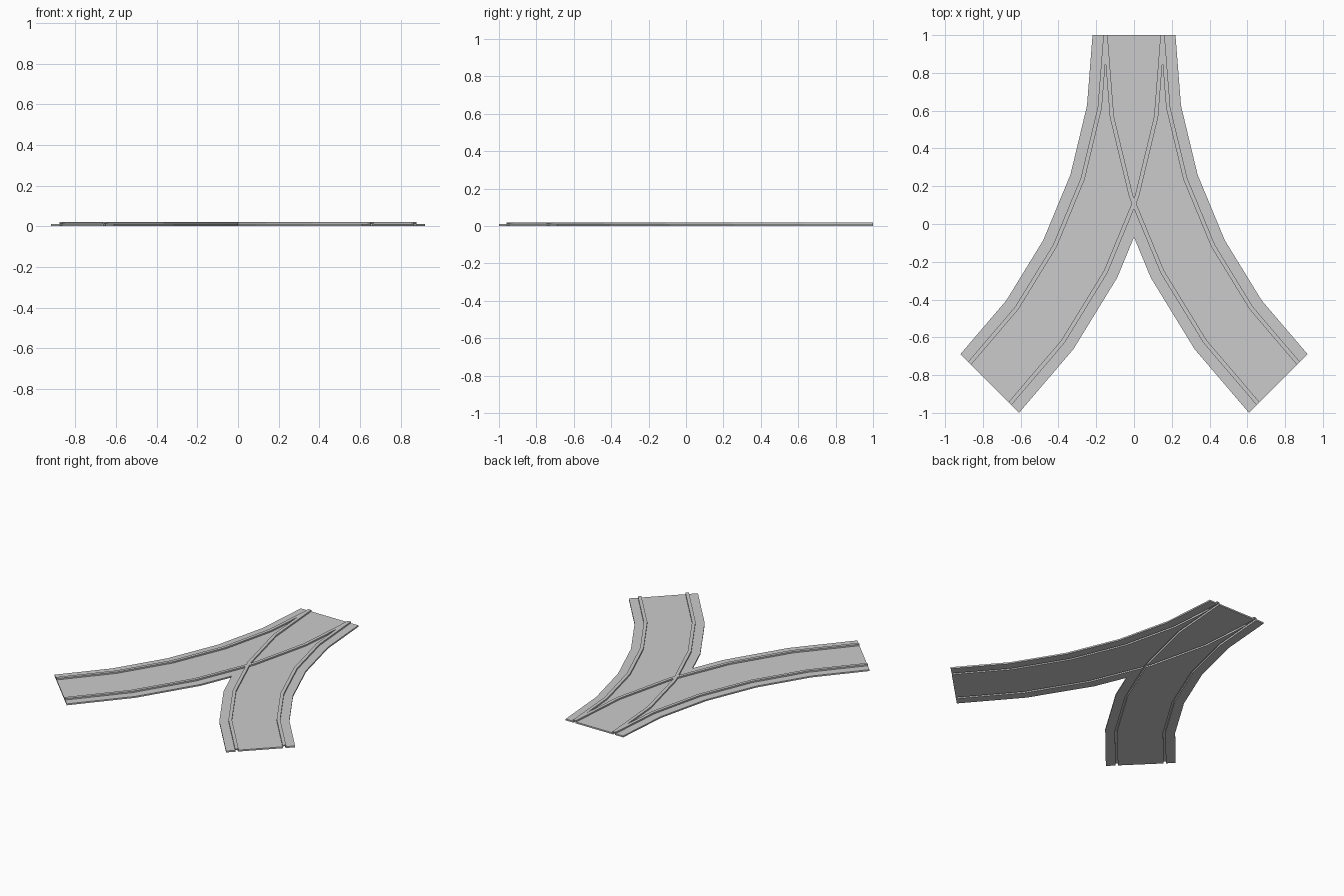
import bpy, bmesh, math

if "Cube" in bpy.data.objects:
    bpy.data.objects.remove(bpy.data.objects["Cube"])

R = 2.609          # centreline radius of each branch
HALF = 0.2195      # half width of the bed
GAUGE = 0.151      # rail offset from the centreline
STEPS = 5          # segments per 45 degree branch


def strip(name, offset, width, z0, z1, side, extend=0.0):
    """Faceted curved bar with a rectangular section; side is -1 (left) or 1 (right)."""
    angles = [math.radians(45) * i / STEPS for i in range(STEPS + 1)]
    stations = [(a, 0.0) for a in angles]
    if extend:
        stations = [(angles[0], -extend)] + stations + [(angles[-1], extend)]
    bm = bmesh.new()
    rings = []
    for a, t in stations:
        ring = []
        for r, z in ((-1, z0), (1, z0), (1, z1), (-1, z1)):
            rad = R + offset + r * width / 2
            x = -R + rad * math.cos(a) - t * math.sin(a)
            y = 1 - rad * math.sin(a) - t * math.cos(a)
            ring.append(bm.verts.new((-side * x, y, z)))
        rings.append(ring)
    for p, q in zip(rings, rings[1:]):
        for k in range(4):
            n = (k + 1) % 4
            bm.faces.new((p[k], p[n], q[n], q[k]))
    bm.faces.new(rings[0])
    bm.faces.new(rings[-1])
    bmesh.ops.recalc_face_normals(bm, faces=bm.faces)
    mesh = bpy.data.meshes.new(name)
    bm.to_mesh(mesh)
    bm.free()
    ob = bpy.data.objects.new(name, mesh)
    bpy.context.collection.objects.link(ob)
    return ob


def combine(target, other, operation):
    mod = target.modifiers.new("join", 'BOOLEAN')
    mod.operation = operation
    mod.solver = 'EXACT'
    mod.object = other
    bpy.context.view_layer.objects.active = target
    bpy.ops.object.modifier_apply(modifier=mod.name)
    bpy.data.objects.remove(other, do_unlink=True)


# Forked bed: two mirrored curved branches merged together
track = strip("track_junction", 0, 2 * HALF, 0, 0.01, -1)
combine(track, strip("right_bed", 0, 2 * HALF, 0, 0.01, 1), 'UNION')

# Raised rails, crossing in the middle
places = [(s, g) for s in (-1, 1) for g in (-GAUGE, GAUGE)]
for s, g in places:
    combine(track, strip("rail", g, 0.022, 0.004, 0.02, s), 'UNION')

# Open channels on the underside of the rails
for s, g in places:
    combine(track, strip("channel", g, 0.014, -0.01, 0.013, s, 0.03), 'DIFFERENCE')
